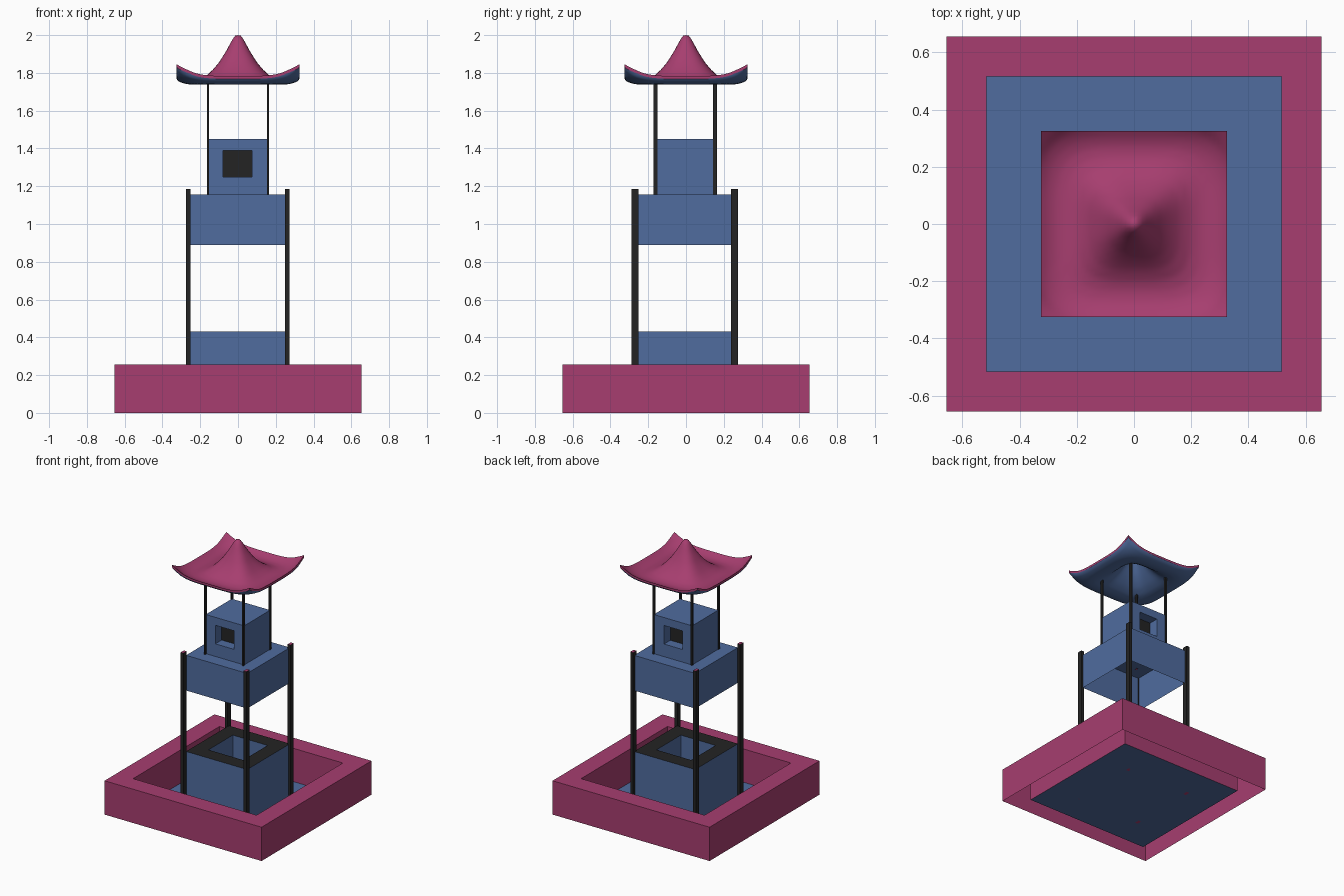
import bpy, bmesh, math

if "Cube" in bpy.data.objects:
    bpy.data.objects.remove(bpy.data.objects["Cube"])


def material(name, rgb):
    m = bpy.data.materials.new(name)
    m.diffuse_color = (*rgb, 1)
    m.use_nodes = True
    m.node_tree.nodes["Principled BSDF"].inputs["Base Color"].default_value = m.diffuse_color
    return m


PINK = material("plum_pink", (0.385, 0.048, 0.160))
BLUE = material("slate_blue", (0.080, 0.150, 0.345))
BLACK = material("charcoal", (0.017, 0.017, 0.017))


def finish(name, bm, mats, recalc=True):
    if recalc:
        bmesh.ops.recalc_face_normals(bm, faces=bm.faces[:])
    me = bpy.data.meshes.new(name)
    bm.to_mesh(me)
    bm.free()
    for m in mats:
        me.materials.append(m)
    ob = bpy.data.objects.new(name, me)
    bpy.context.collection.objects.link(ob)
    return ob


def box(name, lo, hi, mat, cap=None, open_bottom=False):
    """Axis-aligned box; cap = other colour for top and bottom faces."""
    bm = bmesh.new()
    bmesh.ops.create_cube(bm, size=1)
    for v in bm.verts:
        v.co = [lo[i] + (v.co[i] + 0.5) * (hi[i] - lo[i]) for i in range(3)]
    bm.normal_update()
    for f in bm.faces:
        f.material_index = int(cap is not None and abs(f.normal.z) > 0.9)
    if open_bottom:
        low = [f for f in bm.faces if f.normal.z < -0.9]
        bmesh.ops.delete(bm, geom=low, context='FACES_ONLY')
    return finish(name, bm, [mat] + ([cap] if cap else []))


def tube(name, outer, inner, d0, d1, mats, place, start=True):
    """Rectangular ring (x0, x1, y0, y1) extruded from d0 to d1.
    The end at d1 takes the last material."""
    bm = bmesh.new()

    def loop(r, d):
        pts = [(r[0], r[2]), (r[1], r[2]), (r[1], r[3]), (r[0], r[3])]
        return [bm.verts.new(place(a, b, d)) for a, b in pts]

    o0, o1, i1, i0 = loop(outer, d0), loop(outer, d1), loop(inner, d1), loop(inner, d0)
    bands = [(o0, o1, 0), (o1, i1, len(mats) - 1), (i1, i0, 0)]
    if start:
        bands.append((i0, o0, 0))
    for a, b, mi in bands:
        for k in range(4):
            n = (k + 1) % 4
            bm.faces.new((a[k], a[n], b[n], b[k])).material_index = mi
    return finish(name, bm, mats)


def square(h):
    return (-h, h, -h, h)


def upright(a, b, d):
    return (a, b, d)


def facing_front(a, b, d):
    return (a, d, b)


# Base: hollow border, open underneath, around a thin floor
tube("base_border", square(0.655), square(0.515), 0, 0.255, [PINK], upright, start=False)
box("base_floor", (-0.515, -0.515, 0), (0.515, 0.515, 0.004), BLUE)

# Lower well with black rim
tube("lower_well", square(0.255), square(0.145), 0.004, 0.43, [BLUE, BLACK], upright)

# Middle storey, open underneath
box("middle_storey", (-0.255, -0.255, 0.89), (0.255, 0.255, 1.155), BLUE, open_bottom=True)

# Upper room with a window front and back, closed by a black core
tube("upper_room", (-0.16, 0.16, 1.155, 1.45), (-0.08, 0.075, 1.25, 1.39),
     -0.155, 0.155, [BLUE], facing_front)
box("window_core", (-0.08, -0.08, 1.25), (0.075, 0.08, 1.39), BLACK)

# Corner pillars of both storeys
for sx in (-1, 1):
    for sy in (-1, 1):
        tag = ("left" if sx < 0 else "right") + ("_front" if sy < 0 else "_back")
        cx, cy = sx * 0.262 - 0.002, sy * 0.263 - 0.007
        box("lower_pillar_" + tag, (cx - 0.012, cy - 0.019, 0.0),
            (cx + 0.012, cy + 0.019, 1.185), BLACK, cap=PINK)
        cx, cy = sx * 0.159, sy * 0.158 - 0.004
        box("upper_pillar_" + tag, (cx - 0.006, cy - 0.01, 1.153),
            (cx + 0.006, cy + 0.01, 1.765), BLACK, cap=PINK)

# Roof: swept height profile over a square sheet with raised corners
PROFILE = [(0, 2.0), (0.016, 1.997), (0.035, 1.968), (0.06, 1.92), (0.1, 1.856),
           (0.13, 1.82), (0.16, 1.791), (0.2, 1.766), (0.235, 1.757), (0.27, 1.758),
           (0.3, 1.768), (0.325, 1.783), (0.34, 1.796), (0.355, 1.814), (0.387, 1.846)]


def roof_height(x, y):
    # round near the tip, squarer towards the eaves
    p = 2 + 2 * min(1, math.hypot(x, y) / 0.25)
    r = (abs(x) ** p + abs(y) ** p) ** (1 / p)
    for (r0, z0), (r1, z1) in zip(PROFILE, PROFILE[1:]):
        if r <= r1:
            return z0 + (z1 - z0) * (r - r0) / (r1 - r0)
    return PROFILE[-1][1]


bm = bmesh.new()
bmesh.ops.create_grid(bm, x_segments=44, y_segments=44, size=0.325)
for v in bm.verts:
    v.co.z = roof_height(v.co.x, v.co.y)
roof = finish("roof", bm, [PINK, BLUE], recalc=False)
solid = roof.modifiers.new("thickness", 'SOLIDIFY')
solid.thickness = 0.018
solid.offset = -1
solid.material_offset = 1
solid.material_offset_rim = 0
bpy.context.view_layer.objects.active = roof
roof.select_set(True)
bpy.ops.object.modifier_apply(modifier=solid.name)
bpy.ops.object.shade_smooth_by_angle(angle=math.radians(45))
# keep the eaves edge vertical
for v in roof.data.vertices:
    v.co.x = max(-0.325, min(0.325, v.co.x))
    v.co.y = max(-0.325, min(0.325, v.co.y))
